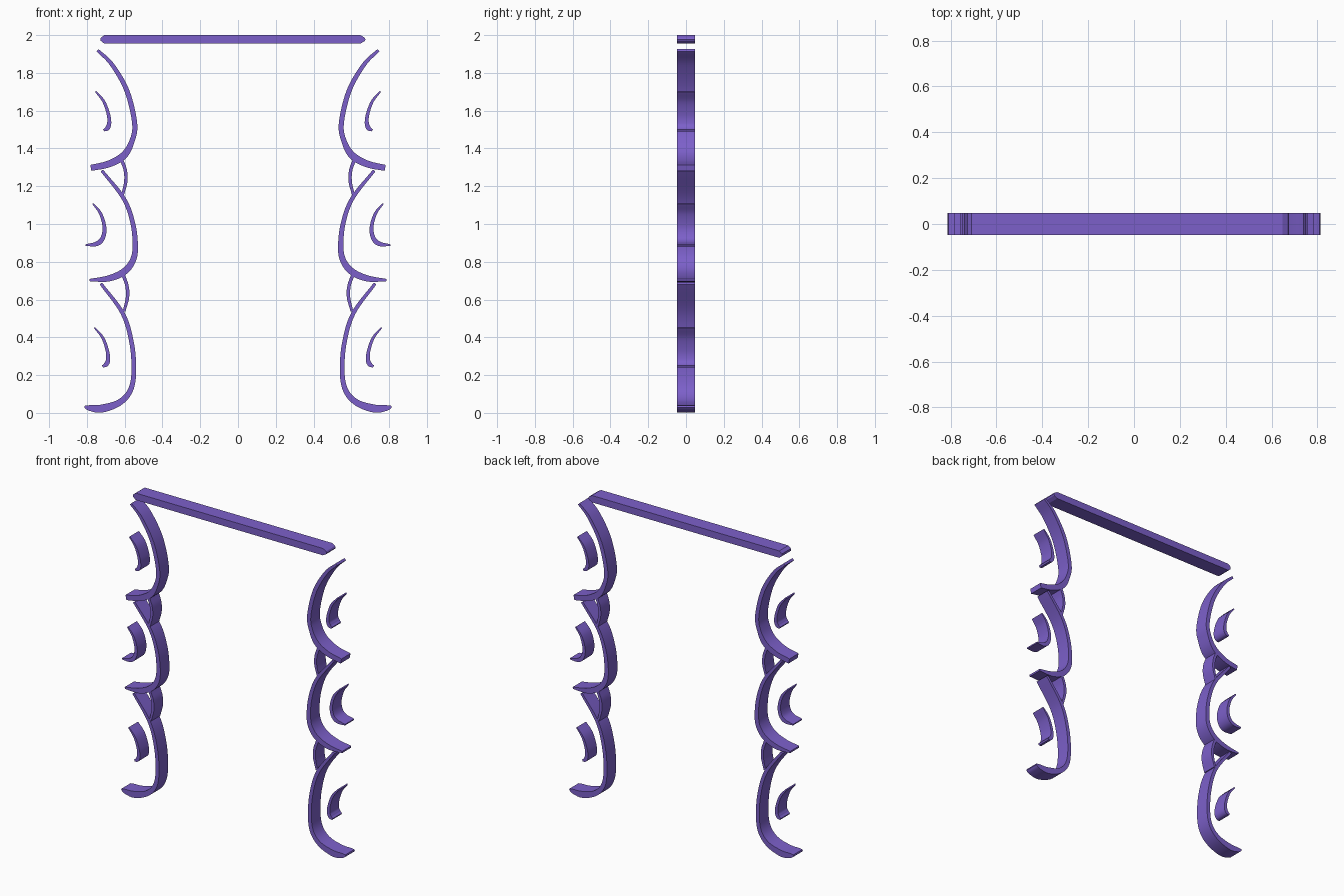
import bpy
import bmesh
from mathutils import Vector

cube = bpy.data.objects.get("Cube")
if cube:
    bpy.data.objects.remove(cube, do_unlink=True)

HALF_DEPTH = 0.047
COLOUR = (0.202, 0.117, 0.590, 1.0)

purple = bpy.data.materials.new("soft purple")
purple.use_nodes = True
purple.diffuse_color = COLOUR
purple.node_tree.nodes["Principled BSDF"].inputs["Base Color"].default_value = COLOUR


def spline(points, steps=8):
    """Smooth curve through (x, z, width) points."""
    p = [Vector(q) for q in points]
    p = [2 * p[0] - p[1]] + p + [2 * p[-1] - p[-2]]
    out = []
    for a, b, c, d in zip(p, p[1:], p[2:], p[3:]):
        for i in range(steps):
            t = i / steps
            out.append(0.5 * (2 * b + (c - a) * t + (2 * a - 5 * b + 4 * c - d) * t * t
                              + (3 * b - a - 3 * c + d) * t ** 3))
    out.append(p[-2])
    return out


def finish(name, bm):
    bmesh.ops.recalc_face_normals(bm, faces=bm.faces)
    mesh = bpy.data.meshes.new(name)
    bm.to_mesh(mesh)
    bm.free()
    mesh.materials.append(purple)
    ob = bpy.data.objects.new(name, mesh)
    bpy.context.collection.objects.link(ob)
    bpy.ops.object.select_all(action='DESELECT')
    ob.select_set(True)
    bpy.context.view_layer.objects.active = ob
    bpy.ops.object.shade_smooth_by_angle(angle=0.5)


def ribbon(name, points, side, dx=0.0, dz=0.0):
    """Brush-like stroke of varying width, given depth along y."""
    path = spline(points)
    bm = bmesh.new()
    rings = []
    for i, q in enumerate(path):
        t = path[min(i + 1, len(path) - 1)] - path[max(i - 1, 0)]
        n = Vector((-t.y, t.x)).normalized() * max(q.z, 0.004) / 2
        rings.append([bm.verts.new((side * (q.x + dx + k * n.x), y, q.y + dz + k * n.y))
                      for k, y in ((1, -HALF_DEPTH), (1, HALF_DEPTH),
                                   (-1, HALF_DEPTH), (-1, -HALF_DEPTH))])
    for a, b in zip(rings, rings[1:]):
        for j in range(4):
            k = (j + 1) % 4
            bm.faces.new((a[j], a[k], b[k], b[j]))
    bm.faces.new(rings[0])
    bm.faces.new(rings[-1])
    finish(name, bm)


# Stroke paths as (distance from centre, height, width)
upper_scroll = [(.744, 1.920, .016), (.668, 1.845, .022), (.588, 1.705, .026),
                (.547, 1.532, .027), (.562, 1.437, .028), (.605, 1.363, .038),
                (.684, 1.318, .036), (.779, 1.297, .032)]
middle_scroll = [(.721, 1.283, .016), (.605, 1.135, .022), (.556, 1.000, .025),
                 (.544, .870, .029), (.562, .796, .033), (.610, .743, .036),
                 (.689, .711, .032), (.787, .703, .012)]
lower_scroll = [(.726, .685, .016), (.610, .526, .022), (.562, .365, .024),
                (.552, .208, .025), (.573, .113, .028), (.631, .053, .034),
                (.721, .023, .042), (.785, .026, .030), (.812, .033, .010)]
strut = [(.616, 1.340, .018), (.597, 1.285, .018), (.594, 1.225, .018), (.612, 1.150, .014)]
small_crescent = [(.754, 1.702, .008), (.711, 1.649, .015), (.686, 1.580, .018),
                  (.682, 1.532, .022), (.692, 1.507, .024), (.711, 1.496, .012)]
hooked_crescent = [(.768, 1.108, .008), (.728, 1.056, .016), (.707, .982, .020),
                   (.717, .924, .024), (.749, .895, .024), (.808, .888, .008)]

# Both pillars; the small crescent and the strut repeat lower down
for side, label in ((1, "left"), (-1, "right")):
    ribbon(f"{label}_upper_scroll", upper_scroll, side)
    ribbon(f"{label}_middle_scroll", middle_scroll, side)
    ribbon(f"{label}_lower_scroll", lower_scroll, side)
    ribbon(f"{label}_upper_strut", strut, side)
    ribbon(f"{label}_lower_strut", strut, side, -0.009, -0.612)
    ribbon(f"{label}_upper_crescent", small_crescent, side)
    ribbon(f"{label}_middle_crescent", hooked_crescent, side)
    ribbon(f"{label}_lower_crescent", small_crescent, side, 0.006, -1.250)

# Top bar with chamfered ends
outline = [(-.727, 1.970), (-.727, 1.985), (-.708, 2.0), (.648, 2.0), (.670, 1.987),
           (.675, 1.977), (.670, 1.968), (.648, 1.955), (-.708, 1.955)]
bm = bmesh.new()
face = bm.faces.new([bm.verts.new((x, -HALF_DEPTH, z)) for x, z in outline])
ext = bmesh.ops.extrude_face_region(bm, geom=[face])
bmesh.ops.translate(bm, vec=(0, 2 * HALF_DEPTH, 0),
                    verts=[v for v in ext["geom"] if isinstance(v, bmesh.types.BMVert)])
finish("top_bar", bm)
